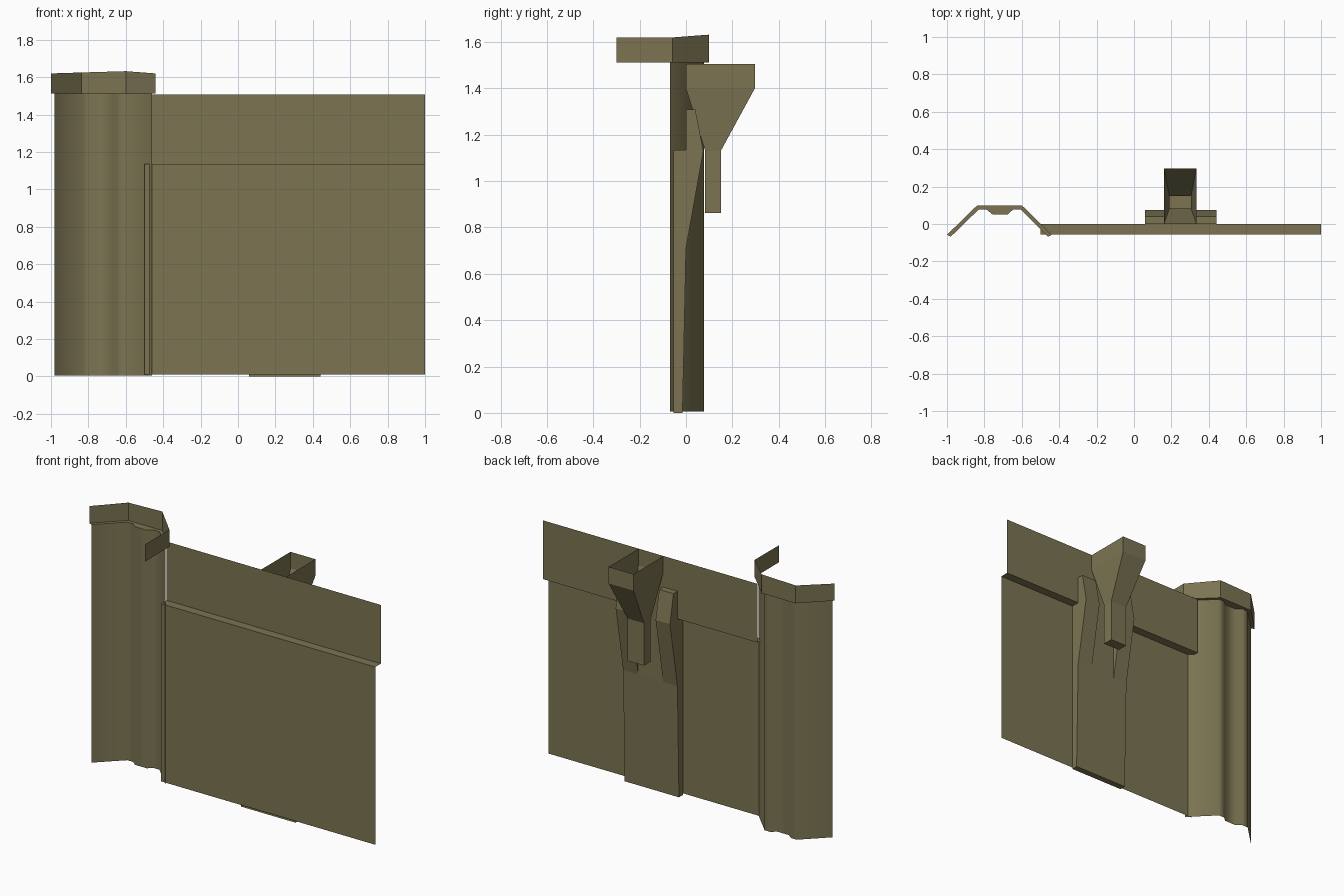
import bpy, bmesh, math

if "Cube" in bpy.data.objects:
    bpy.data.objects.remove(bpy.data.objects["Cube"])

olive = bpy.data.materials.new("olive metal")
olive.diffuse_color = (0.20, 0.175, 0.085, 1)
olive.use_nodes = True
olive.node_tree.nodes["Principled BSDF"].inputs["Base Color"].default_value = olive.diffuse_color


def make(name, faces, angle=None):
    """Build one welded mesh from a list of polygons."""
    bm = bmesh.new()
    for pts in faces:
        bm.faces.new([bm.verts.new(p) for p in pts])
    bmesh.ops.remove_doubles(bm, verts=bm.verts, dist=0.0005)
    bmesh.ops.recalc_face_normals(bm, faces=bm.faces)
    me = bpy.data.meshes.new(name)
    bm.to_mesh(me)
    bm.free()
    me.materials.append(olive)
    ob = bpy.data.objects.new(name, me)
    bpy.context.collection.objects.link(ob)
    if angle:
        bpy.ops.object.select_all(action='DESELECT')
        ob.select_set(True)
        bpy.context.view_layer.objects.active = ob
        bpy.ops.object.shade_smooth_by_angle(angle=math.radians(angle))
    return ob


def strip(a, b):
    """Quads between two matching polylines."""
    return [[a[i], a[i + 1], b[i + 1], b[i]] for i in range(len(a) - 1)]


def across(profile, x0, x1):
    """Sweep a (y, z) profile along x."""
    return strip([(x0, y, z) for y, z in profile], [(x1, y, z) for y, z in profile])


def side(profile, x):
    return [(x, y, z) for y, z in profile]


# Wall: one folded sheet, lower panel stepped forward below the ledge
wall = [(-0.055, 0.01), (-0.055, 0.7), (-0.055, 1.135), (0, 1.135), (0, 1.507)]
make("wall_panel", across(wall, -0.5, 1.0), 30)

# Pillar: bent sheet with a recessed rib
pillar = [(-0.98, -0.068), (-0.83, 0.078), (-0.79, 0.078), (-0.757, 0.052),
          (-0.675, 0.052), (-0.645, 0.078), (-0.605, 0.078), (-0.46, -0.068)]
make("pillar", strip([(x, y, 0.005) for x, y in pillar],
                     [(x, y, 1.512) for x, y in pillar]), 50)

# Pillar cap: flared rim band with a flat lip and a forward return
cap = [(-1.0, -0.058, 1.62), (-0.838, 0.1, 1.625), (-0.6, 0.1, 1.632),
       (-0.44, -0.058, 1.62)]
low = [(x, y, 1.512) for x, y, z in cap]
lip = low + [(x, y, 1.512) for x, y in reversed(pillar)]
band = cap + [(-0.44, -0.3, 1.62)]
make("pillar_cap", strip(band, low + [(-0.44, -0.3, 1.512)]) + [lip])

# Buttress: thin back slab
slab = [(-0.055, 0), (-0.015, 0), (0, 0.71), (0, 1.135), (-0.055, 1.135)]
make("buttress_slab", across(slab[:3], 0.06, 0.44)
     + across(slab[2:4], 0.06, 0.44)
     + [side(slab, x) for x in (0.06, 0.44)])

# Two wedge prongs either side of the chute
prong = [(0, 0.71), (0.075, 1.13), (0.04, 1.31), (0, 1.31)]
for name, x0, x1 in (("left_prong", 0.06, 0.16), ("right_prong", 0.335, 0.44)):
    make(name, across(prong, x0, x1) + [side(prong, x0), side(prong, x1)])

# Chute: open-topped hopper narrowing to a closed spout
C, WIDE, SLIM = 0.247, 0.087, 0.058
back = [(0.297, 1.505, WIDE), (0.297, 1.4, WIDE), (0.15, 1.13, SLIM), (0.15, 0.862, SLIM)]
front = [(0, 1.505, WIDE), (0, 1.4, WIDE), (0.083, 1.13, SLIM), (0.083, 0.862, SLIM)]
faces = []
for s in (-1, 1):
    faces += strip([(C + s * w, y, z) for y, z, w in back],
                   [(C + s * w, y, z) for y, z, w in front])
loop = back + front[:0:-1]
faces += strip([(C - w, y, z) for y, z, w in loop], [(C + w, y, z) for y, z, w in loop])
make("chute", faces)
